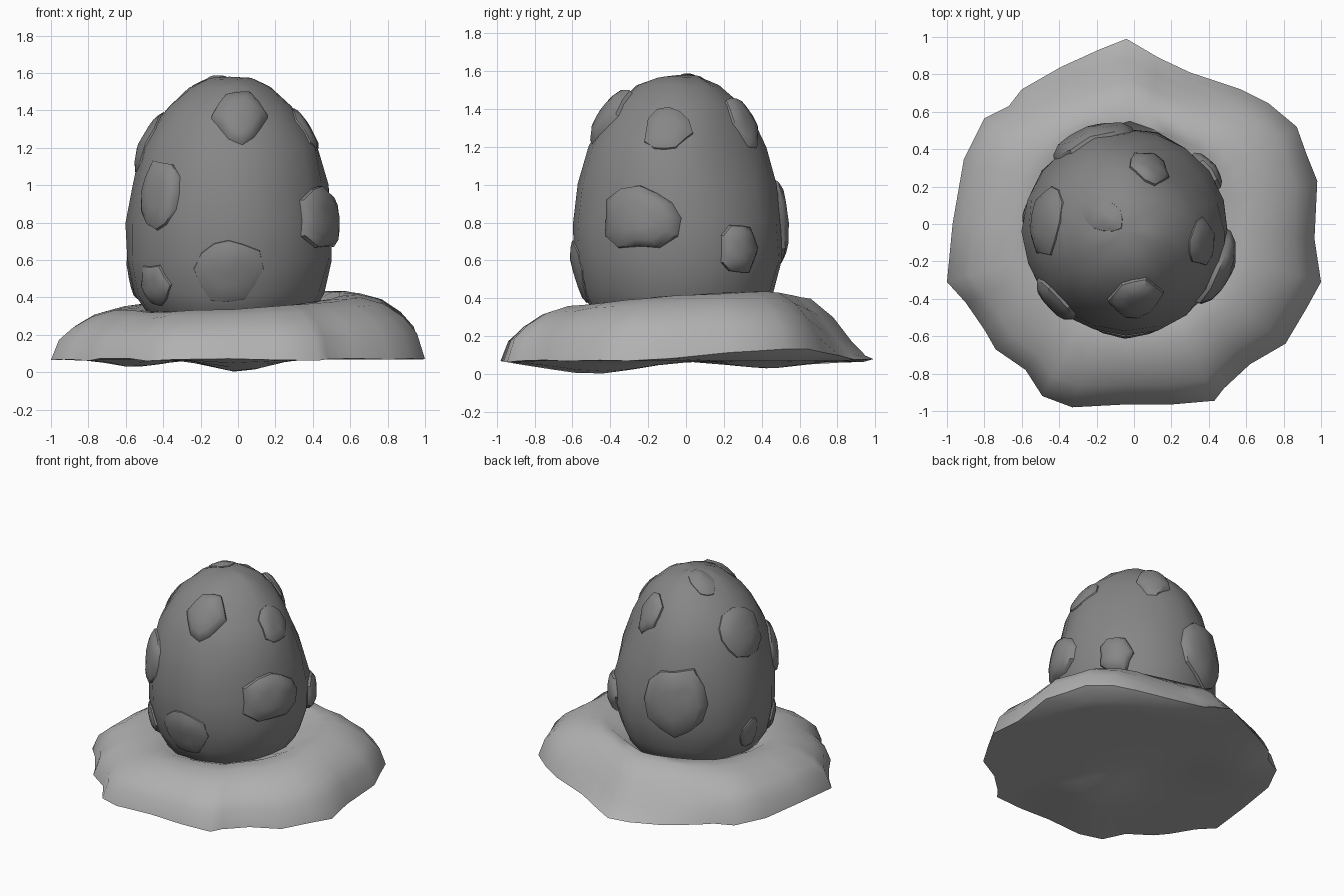
import bpy, bmesh, math, random
from mathutils import Vector
from mathutils.bvhtree import BVHTree

random.seed(4)
cube = bpy.data.objects.get("Cube")
if cube:
    bpy.data.objects.remove(cube, do_unlink=True)


def material(name, value):
    m = bpy.data.materials.new(name)
    m.use_nodes = True
    colour = (value, value, value, 1)
    m.diffuse_color = colour
    m.node_tree.nodes["Principled BSDF"].inputs["Base Color"].default_value = colour
    return m


stone = material("dark grey stone", 0.24)
sand = material("light grey sand", 0.44)


def finish(bm, name, mat, angle):
    mesh = bpy.data.meshes.new(name)
    bm.to_mesh(mesh)
    bm.free()
    mesh.materials.append(mat)
    ob = bpy.data.objects.new(name, mesh)
    bpy.context.collection.objects.link(ob)
    bpy.ops.object.select_all(action="DESELECT")
    ob.select_set(True)
    bpy.context.view_layer.objects.active = ob
    bpy.ops.object.shade_smooth_by_angle(angle=math.radians(angle))


def loft(rings, start=None, end=None):
    """Skin closed rings of points, with optional pole points."""
    bm = bmesh.new()
    loops = [[bm.verts.new(p) for p in ring] for ring in rings]
    n = len(loops[0])
    for a, b in zip(loops, loops[1:]):
        for i in range(n):
            j = (i + 1) % n
            bm.faces.new((a[i], a[j], b[j], b[i]))
    for pole, loop in ((start, loops[0]), (end, loops[-1])):
        if pole:
            tip = bm.verts.new(pole)
            for i in range(n):
                bm.faces.new((loop[i], loop[(i + 1) % n], tip))
    return bm


def jitter(amount):
    return random.uniform(-amount, amount)


# Base mound: irregular rim, raised ridge, shallow hollow, uneven underside
outline = [(-0.04, 0.99), (0.13, 0.89), (0.3, 0.81), (0.57, 0.72), (0.72, 0.645),
           (0.87, 0.52), (0.92, 0.38), (0.98, 0.23), (0.965, -0.08), (1, -0.31),
           (0.92, -0.455), (0.81, -0.64), (0.62, -0.75), (0.48, -0.88), (0.43, -0.945),
           (0.2, -0.965), (-0.05, -0.965), (-0.33, -0.98), (-0.49, -0.92), (-0.58, -0.78),
           (-0.74, -0.67), (-0.8, -0.565), (-0.9, -0.42), (-1, -0.31), (-0.97, 0),
           (-0.91, 0.345), (-0.8, 0.565), (-0.67, 0.63), (-0.6, 0.72), (-0.39, 0.84),
           (-0.18, 0.935)]
top_profile = [(0.96, 0.4), (0.89, 0.65), (0.79, 0.86), (0.67, 0.98),
               (0.56, 0.98), (0.45, 0.82), (0.25, 0.7)]


def mound_ring(scale, height, wobble=0.0):
    ring = []
    for x, y in outline:
        # inner rings become rounder than the rim
        k = scale * ((1 - scale) * 0.97 / math.hypot(x, y) + scale)
        ring.append((x * k, y * k, height(x * k, y * k) + jitter(wobble)))
    return ring


def rim_height(x, y):
    return 0.068 + 0.06 * max(0, math.cos(math.atan2(y, x) - 0.6)) ** 4


def top_height(x, y, h):
    a = math.atan2(y, x)
    ridge = 0.383 + 0.055 * math.cos(a - math.pi / 4)
    # the back slope is longer and gentler
    h = h ** (1 + 2 * max(0, math.sin(a)) ** 6)
    return rim_height(x, y) + h * (ridge - rim_height(x, y))


def under_height(x, y):
    front_keel = 0.068 * math.exp(-(x / 0.2) ** 2 - ((y + 0.5) / 0.33) ** 2)
    side_lump = 0.04 * math.exp(-((x + 0.55) / 0.2) ** 2 - ((y - 0.42) / 0.25) ** 2)
    return 0.068 - front_keel - side_lump


under = [mound_ring(s, under_height) for s in (0.15, 0.3, 0.45, 0.6, 0.75, 0.9)]
rim = mound_ring(1, rim_height, 0.008)
upper = [mound_ring(s, lambda x, y, h=h: top_height(x, y, h), 0.005) for s, h in top_profile]
bm = loft(under + [rim] + upper, (0, 0, under_height(0, 0)), (0, 0, 0.25))
bmesh.ops.recalc_face_normals(bm, faces=bm.faces)
finish(bm, "base_mound", sand, 45)

# Egg body: uneven lathe with a hollow in the upper back left
profile = [(0.3, 0.2), (0.44, 0.3), (0.505, 0.42), (0.55, 0.6), (0.55, 0.8), (0.525, 1.0),
           (0.475, 1.2), (0.41, 1.32), (0.33, 1.42), (0.215, 1.52), (0.11, 1.57)]
centre = Vector((-0.045, -0.04, 0))
rings = []
for r, z in profile:
    hollow = 0.06 * math.exp(-((z - 1.18) / 0.2) ** 2)
    ring = []
    for i in range(20):
        a = math.tau * i / 20
        k = r + jitter(0.008) - hollow * max(0, math.cos(a - math.pi / 4)) ** 6
        ring.append(centre + Vector((k * math.cos(a), k * math.sin(a), z + jitter(0.008))))
    rings.append(ring)
bm = loft(rings, centre + Vector((0, 0, 0.18)), centre + Vector((0, 0, 1.58)))
bmesh.ops.recalc_face_normals(bm, faces=bm.faces)
surface = BVHTree.FromBMesh(bm)
finish(bm, "egg_body", stone, 45)


def raised_patch(name, spot, width, height, thickness):
    """Jagged domed plate that follows the egg surface."""
    hit = surface.find_nearest(Vector(spot))[0]
    # smooth outward direction at this spot
    n = (hit - centre - Vector((0, 0, 0.75))).normalized()
    n.z *= 0.75
    n.normalize()
    u = Vector((0, 0, 1)).cross(n).normalized()
    v = n.cross(u)
    edge = [random.uniform(0.86, 1.14) for _ in range(12)]

    def on_surface(x, y, lift):
        origin = hit + u * x + v * y + n * 0.5
        p = surface.ray_cast(origin, -n)[0] or surface.find_nearest(origin - n * 0.5)[0]
        return p + n * lift

    rings = []
    for s, lift in ((1.03, -0.03), (1, 0.4 * thickness), (0.8, 0.85 * thickness), (0.45, thickness)):
        ring = []
        for i, e in enumerate(edge):
            a = math.tau * i / len(edge)
            ring.append(on_surface(width * s * e * math.cos(a), height * s * e * math.sin(a), lift))
        rings.append(ring)
    bm = loft(rings, end=on_surface(0, 0, thickness * 1.05))
    finish(bm, name, stone, 40)


# Raised patches scattered over the egg
patches = [
    ("front_upper_patch", (0.01, -0.42, 1.4), 0.135, 0.16, 0.05),
    ("front_right_patch", (-0.42, -0.42, 0.96), 0.14, 0.18, 0.04),
    ("front_lower_patch", (-0.05, -0.58, 0.54), 0.17, 0.18, 0.02),
    ("left_middle_patch", (0.46, -0.25, 0.83), 0.21, 0.17, 0.06),
    ("left_upper_patch", (0.36, -0.1, 1.29), 0.12, 0.13, 0.022),
    ("left_rear_patch", (0.41, 0.3, 0.66), 0.12, 0.13, 0.045),
    ("back_upper_patch", (0.1, 0.33, 1.36), 0.11, 0.13, 0.035),
    ("crown_patch", (-0.18, 0.05, 1.57), 0.09, 0.12, 0.012),
    ("right_upper_patch", (-0.45, 0.02, 1.22), 0.19, 0.16, 0.025),
    ("back_right_patch", (-0.24, 0.48, 0.8), 0.22, 0.26, 0.05),
    ("right_lower_patch", (-0.57, 0.05, 0.5), 0.08, 0.12, 0.022),
    ("front_corner_patch", (-0.46, -0.38, 0.46), 0.12, 0.11, 0.03),
]
for patch in patches:
    raised_patch(*patch)
